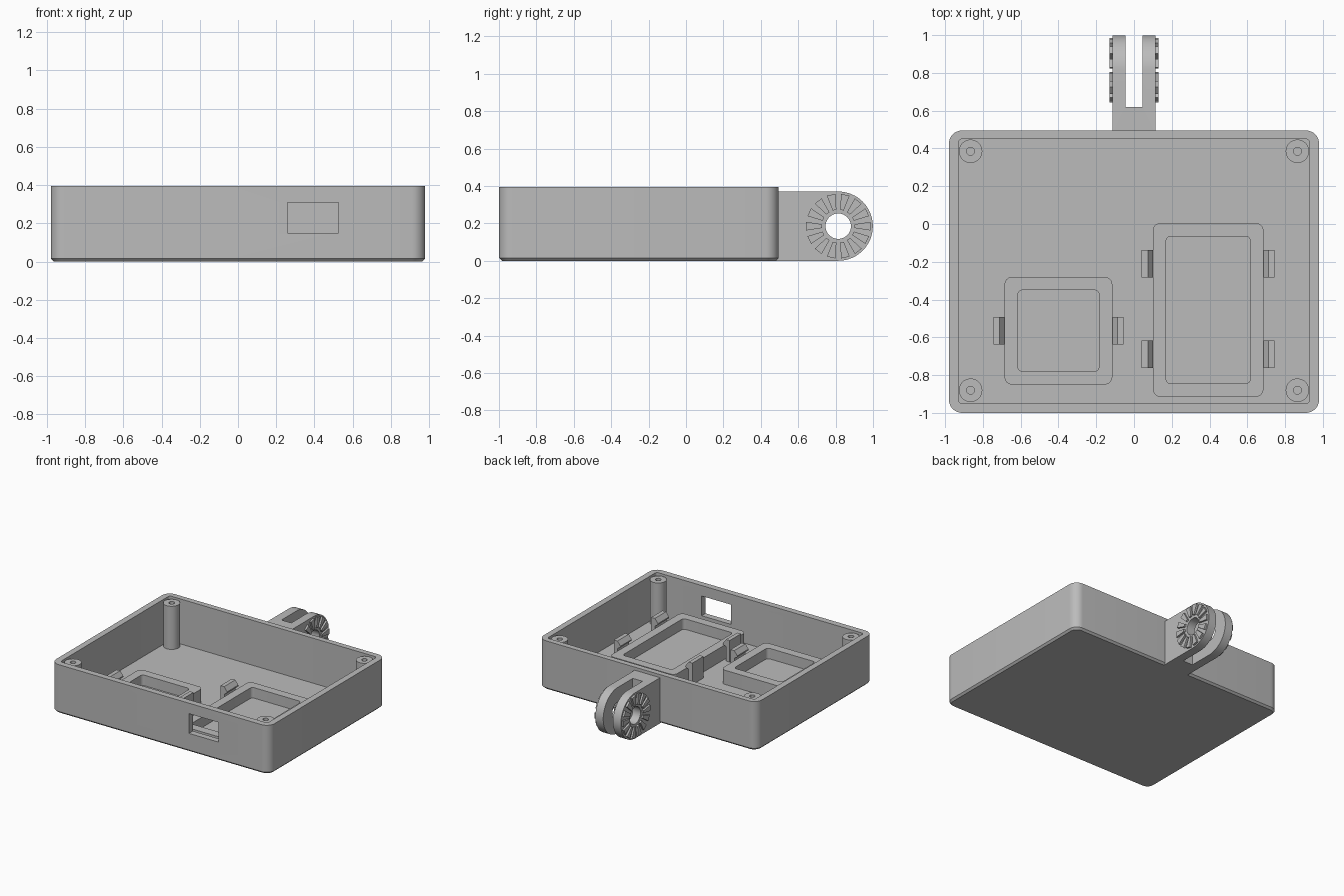
import bpy, bmesh, math
from mathutils import Matrix, Vector

default = bpy.data.objects.get("Cube")
if default:
    bpy.data.objects.remove(default, do_unlink=True)

grey = bpy.data.materials.new("plain_grey")
grey.use_nodes = True
grey.diffuse_color = (0.5, 0.5, 0.5, 1)
grey.node_tree.nodes["Principled BSDF"].inputs["Base Color"].default_value = (0.5, 0.5, 0.5, 1)


def finish(bm, name):
    bmesh.ops.recalc_face_normals(bm, faces=bm.faces)
    mesh = bpy.data.meshes.new(name)
    bm.to_mesh(mesh)
    bm.free()
    mesh.materials.append(grey)
    obj = bpy.data.objects.new(name, mesh)
    bpy.context.collection.objects.link(obj)
    return obj


def smooth(obj):
    bpy.ops.object.select_all(action="DESELECT")
    obj.select_set(True)
    bpy.context.view_layer.objects.active = obj
    bpy.ops.object.shade_smooth_by_angle(angle=math.radians(30))


def rounded_rect(x0, x1, y0, y1, r, z, steps=8):
    corners = [(x1 - r, y1 - r), (x0 + r, y1 - r), (x0 + r, y0 + r), (x1 - r, y0 + r)]
    ring = []
    for quarter, (cx, cy) in enumerate(corners):
        for i in range(steps + 1):
            a = (quarter + i / steps) * math.pi / 2
            ring.append((cx + r * math.cos(a), cy + r * math.sin(a), z))
    return ring


def circle(cx, cy, r, z, n=40):
    return [(cx + r * math.cos(i * math.tau / n), cy + r * math.sin(i * math.tau / n), z)
            for i in range(n)]


def stack(name, rings):
    """Bridge equal rings in order and cap both ends."""
    bm = bmesh.new()
    loops = [[bm.verts.new(p) for p in ring] for ring in rings]
    for a, b in zip(loops, loops[1:]):
        for i in range(len(a)):
            j = (i + 1) % len(a)
            bm.faces.new((a[i], a[j], b[j], b[i]))
    bm.faces.new(loops[0])
    bm.faces.new(loops[-1])
    return finish(bm, name)


def extrude(name, points, offset):
    """Solid from a flat outline swept along an offset."""
    far = [tuple(Vector(p) + Vector(offset)) for p in points]
    return stack(name, [points, far])


def box(name, x0, x1, y0, y1, z0, z1):
    return extrude(name, [(x0, y0, z0), (x1, y0, z0), (x1, y1, z0), (x0, y1, z0)], (0, 0, z1 - z0))


def cut(obj, cutter):
    cutter.hide_render = True
    mod = obj.modifiers.new("cut", "BOOLEAN")
    mod.operation = "DIFFERENCE"
    mod.solver = "EXACT"
    mod.object = cutter
    graph = bpy.context.evaluated_depsgraph_get()
    mesh = bpy.data.meshes.new_from_object(obj.evaluated_get(graph))
    obj.modifiers.clear()
    obj.data = mesh
    bpy.data.objects.remove(cutter, do_unlink=True)


FLOOR, RIM, TRAY_TOP, POST_TOP = 0.03, 0.395, 0.145, 0.38

# Open case with a chamfered base and a window in the front wall
case = stack("case", [
    rounded_rect(-0.965, 0.965, -0.985, 0.48, 0.055, 0),
    rounded_rect(-0.98, 0.98, -1, 0.495, 0.07, 0.015),
    rounded_rect(-0.98, 0.98, -1, 0.495, 0.07, RIM),
    rounded_rect(-0.93, 0.93, -0.95, 0.45, 0.02, RIM),
    rounded_rect(-0.93, 0.93, -0.95, 0.45, 0.02, FLOOR)])
cut(case, box("window_cutter", 0.26, 0.525, -1.1, -0.9, 0.15, 0.31))
smooth(case)

# Corner screw posts
for x in (-0.865, 0.865):
    for y in (-0.88, 0.385):
        smooth(stack("screw_post", [
            circle(x, y, 0.062, 0.02), circle(x, y, 0.062, POST_TOP),
            circle(x, y, 0.021, POST_TOP), circle(x, y, 0.021, 0.15)]))


# Raised trays with a sunken pocket
def tray(name, x0, x1, y0, y1):
    w = 0.07
    inner = (x0 + w, x1 - w, y0 + w, y1 - w)
    smooth(stack(name, [
        rounded_rect(x0, x1, y0, y1, 0.04, 0.02),
        rounded_rect(x0, x1, y0, y1, 0.04, TRAY_TOP),
        rounded_rect(*inner, 0.025, TRAY_TOP),
        rounded_rect(*inner, 0.025, 0.06)]))


# Snap clips, hooked towards the tray
def clip(x, side, y):
    profile = [(0.06, 0.02), (0.06, 0.205), (0.027, 0.205), (0.0, 0.17),
               (0.0, 0.16), (0.025, TRAY_TOP), (0.025, 0.02)]
    points = [(x + side * d, y - 0.072, z) for d, z in profile]
    extrude("snap_clip", points, (0, 0.144, 0))


tray("large_tray", 0.10, 0.685, -0.915, 0.005)
tray("small_tray", -0.685, -0.115, -0.85, -0.28)
for y in (-0.21, -0.69):
    clip(0.10, -1, y)
    clip(0.685, 1, y)
clip(-0.685, -1, -0.565)
clip(-0.115, 1, -0.565)

# Forked hinge arm at the back
CY, CZ, R, HALF = 0.814, 0.185, 0.185, 0.114
outline = [(-HALF, 0.47, 0), (-HALF, 0.47, 2 * R)]
for i in range(33):
    a = math.pi / 2 - i * math.pi / 32
    outline.append((-HALF, CY + R * math.cos(a), CZ + R * math.sin(a)))
arm = extrude("hinge_arm", outline, (2 * HALF, 0, 0))
cut(arm, box("slot_cutter", -0.044, 0.044, 0.62, 1.1, -0.1, 0.5))
bolt_hole = [(-0.3, y, z) for y, z, _ in circle(CY, CZ, 0.068, 0)]
cut(arm, extrude("hole_cutter", bolt_hole, (0.6, 0, 0)))
smooth(arm)

# Ring of radial locking teeth on both outer faces
TEETH = 14
tooth = [(0.088, -0.01), (0.172, -0.023), (0.172, 0.023), (0.088, 0.01)]
for side in (-1, 1):
    for i in range(TEETH):
        turn = Matrix.Rotation(i * math.tau / TEETH, 2)
        points = []
        for p in tooth:
            v = turn @ Vector(p)
            points.append((side * (HALF - 0.005), CY + v.x, CZ + v.y))
        extrude("locking_tooth", points, (side * 0.02, 0, 0))
